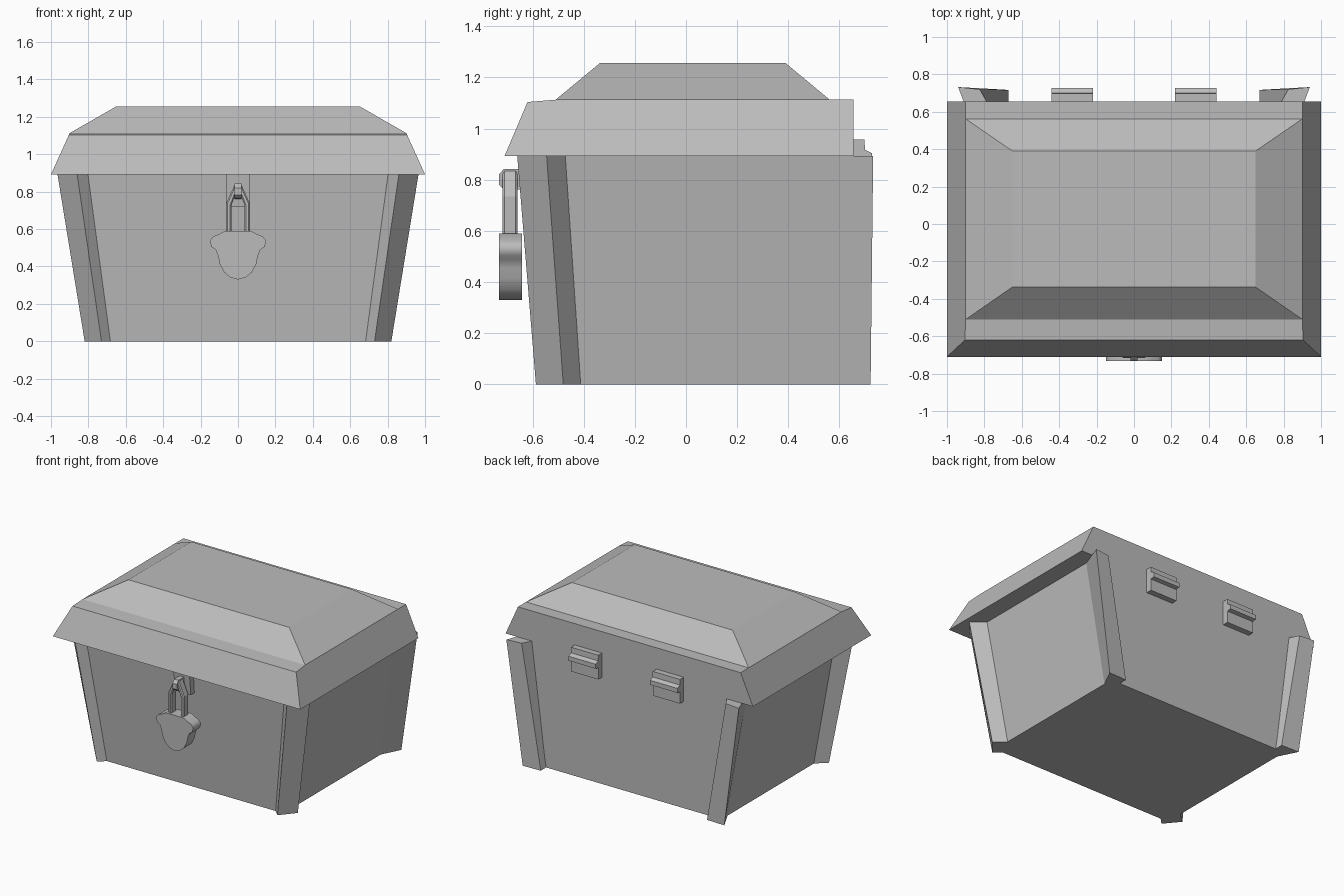
import bpy
import bmesh

if "Cube" in bpy.data.objects:
    bpy.data.objects.remove(bpy.data.objects["Cube"])

grey = bpy.data.materials.new("grey")
grey.diffuse_color = (0.5, 0.5, 0.5, 1)
grey.use_nodes = True
grey.node_tree.nodes["Principled BSDF"].inputs["Base Color"].default_value = grey.diffuse_color


def loft(name, rings):
    """Closed solid through matching rings of 3D points."""
    bm = bmesh.new()
    loops = [[bm.verts.new(p) for p in ring] for ring in rings]
    n = len(loops[0])
    for a, b in zip(loops, loops[1:]):
        for i in range(n):
            j = (i + 1) % n
            bm.faces.new((a[i], a[j], b[j], b[i]))
    bm.faces.new(loops[0][::-1])
    bm.faces.new(loops[-1])
    bmesh.ops.recalc_face_normals(bm, faces=bm.faces)
    mesh = bpy.data.meshes.new(name)
    bm.to_mesh(mesh)
    bm.free()
    mesh.materials.append(grey)
    ob = bpy.data.objects.new(name, mesh)
    bpy.context.collection.objects.link(ob)
    return ob


def rect(x, y0, y1, z):
    return [(-x, y0, z), (x, y0, z), (x, y1, z), (-x, y1, z)]


def prism_y(name, outline, y0, y1):
    return loft(name, [[(x, y, z) for x, z in outline] for y in (y0, y1)])


def prism_x(name, outline, x0, x1):
    return loft(name, [[(x, y, z) for y, z in outline] for x in (x0, x1)])


def mirrored(half):
    """Outline from its right half, listed from bottom to top."""
    return half + [(-x, z) for x, z in reversed(half) if x > 0]


H = 0.892  # height where the lid meets the box

# Tapered box with an upright back
loft("box", [rect(0.745, -0.54, 0.655, 0), rect(0.872, -0.61, 0.655, H)])

# Lid skirt: side profile swept across, with the ends leaning inwards
skirt = [(-0.71, H), (0.655, H), (0.655, 1.113), (-0.51, 1.113),
         (-0.62, 1.104)]
loft("lid_skirt", [[(s * (1 - 0.1 * (z - H) / (1.113 - H)), y, z)
                    for y, z in skirt] for s in (-1, 1)])

# Raised lid top
loft("lid_top", [rect(0.90, -0.51, 0.562, 1.113),
                 rect(0.65, -0.337, 0.39, 1.256)])

# Corner posts: diagonal at the front, square-cornered at the back
posts = {
    "front_post": (
        [(0.73, -0.587), (0.82, -0.48), (0.743, -0.41), (0.68, -0.538)],
        [(0.86, -0.66), (0.965, -0.545), (0.870, -0.47), (0.80, -0.608)]),
    "back_post": (
        [(0.672, 0.717), (0.815, 0.722), (0.743, 0.58), (0.672, 0.65)],
        [(0.825, 0.72), (0.94, 0.732), (0.868, 0.54), (0.785, 0.65)]),
}
for name, (low, high) in posts.items():
    for side, s in (("right", 1), ("left", -1)):
        loft(f"{name}_{side}", [[(s * x, y, 0) for x, y in low],
                                [(s * x, y, H) for x, y in high]])

# Hinges on the back: plate with a narrow barrel
hinge = [(0.64, 0.78), (0.698, 0.78), (0.698, 0.865), (0.728, 0.87),
         (0.728, 0.903), (0.70, 0.917), (0.698, 0.957), (0.64, 0.957)]
for side, s in (("right", 1), ("left", -1)):
    prism_x(f"hinge_{side}", hinge, s * 0.22, s * 0.44)

# Hasp plate and staple on the front
prism_x("hasp_plate", [(-0.58, 0.72), (-0.638, 0.72), (-0.655, H),
                       (-0.58, H)], -0.065, 0.065)
prism_x("staple", [(-0.63, 0.76), (-0.715, 0.765), (-0.732, 0.782),
                   (-0.732, 0.82), (-0.712, 0.843), (-0.64, 0.843)],
        -0.018, 0.018)

# Padlock body with a shield outline
lock = prism_y("padlock_body", mirrored([
    (0, 0.33), (0.042, 0.342), (0.075, 0.37), (0.098, 0.415),
    (0.106, 0.455), (0.118, 0.488), (0.143, 0.505), (0.15, 0.54),
    (0.13, 0.562), (0.095, 0.575), (0.072, 0.59)]),
    -0.732, -0.642)

# Padlock shackle: pointed arch
outer = [(0.064, 0.58), (0.064, 0.735), (0.018, 0.838)]
inner = [(0.007, 0.80), (0.036, 0.725), (0.036, 0.58)]
arch = outer + [(-x, z) for x, z in reversed(outer)]
arch += [(-x, z) for x, z in reversed(inner)] + inner
shackle = prism_y("padlock_shackle", arch, -0.717, -0.659)
bevel = shackle.modifiers.new("bevel", 'BEVEL')
bevel.width = 0.009
bevel.segments = 1

# Rounded rim of the padlock
bpy.context.view_layer.objects.active = lock
lock.select_set(True)
bpy.ops.object.shade_smooth_by_angle(angle=1.2)
